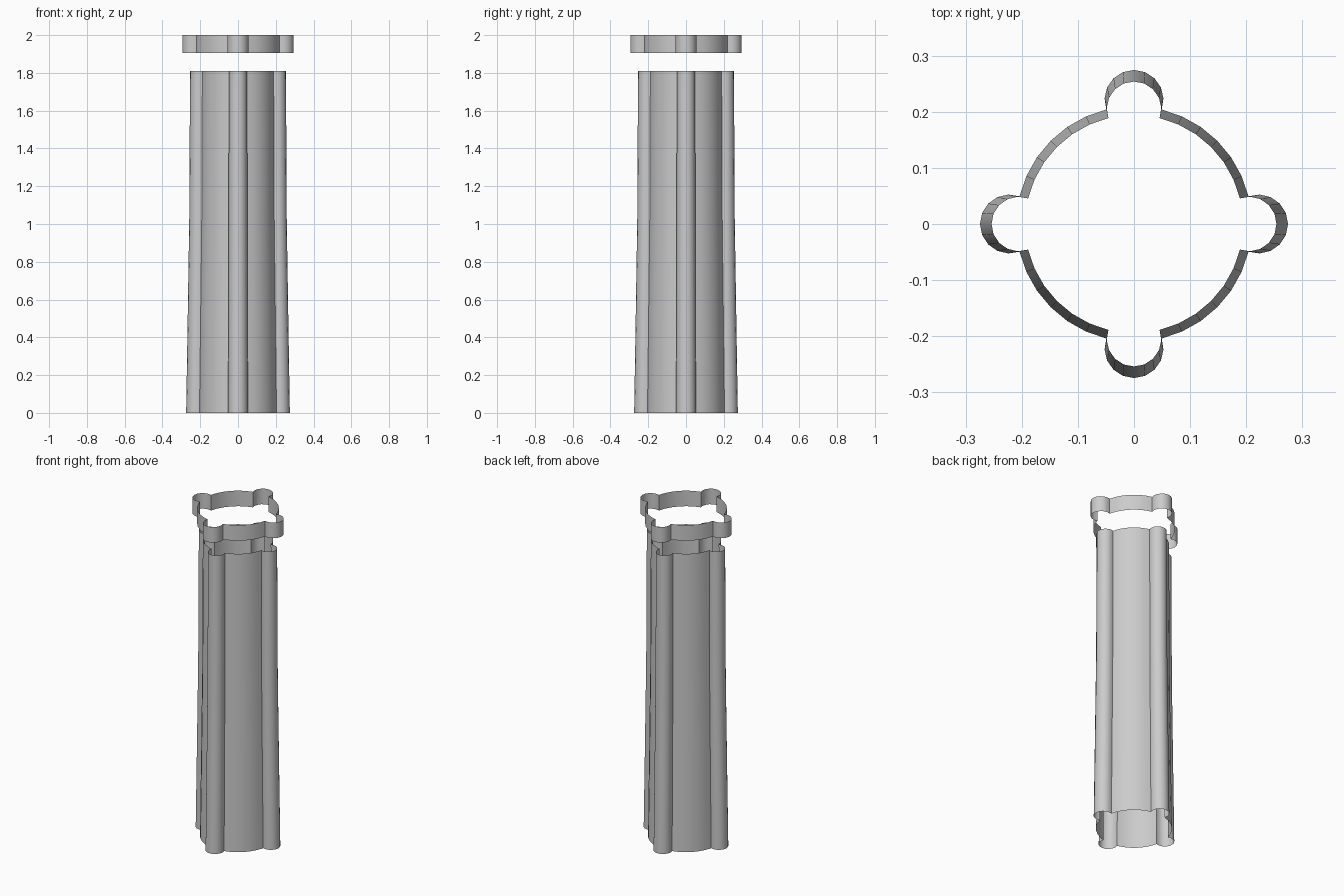
import bpy, bmesh
from math import sin, cos, pi, radians, atan2, hypot

if "Cube" in bpy.data.objects:
    bpy.data.objects.remove(bpy.data.objects["Cube"])

LOBE_C, LOBE_R, LOBE_HALF = 0.222, 0.0525, radians(110)
LOBE_SEG, WALL_SEG = 10, 6


def outline():
    """Round wall with four rounded lobes, anticlockwise; also the crease indices."""
    jx = LOBE_C + LOBE_R * cos(LOBE_HALF)
    jy = LOBE_R * sin(LOBE_HALF)
    wall_r, a0 = hypot(jx, jy), atan2(jy, jx)
    pts, creases = [], set()
    for q in range(4):
        c, s = cos(q * pi / 2), sin(q * pi / 2)
        quarter = []
        for i in range(LOBE_SEG + 1):
            t = -LOBE_HALF + 2 * LOBE_HALF * i / LOBE_SEG
            quarter.append((LOBE_C + LOBE_R * cos(t), LOBE_R * sin(t)))
        for i in range(1, WALL_SEG):
            t = a0 + (pi / 2 - 2 * a0) * i / WALL_SEG
            quarter.append((wall_r * cos(t), wall_r * sin(t)))
        creases |= {len(pts), len(pts) + LOBE_SEG}
        pts += [(x * c - y * s, x * s + y * c) for x, y in quarter]
    return pts, creases


def tube(name, levels):
    """Open shell through (height, scale) levels of the outline."""
    pts, creases = outline()
    n = len(pts)
    bm = bmesh.new()
    rings = [[bm.verts.new((x * k, y * k, z)) for x, y in pts] for z, k in levels]
    for lo, hi in zip(rings, rings[1:]):
        for i in range(n):
            j = (i + 1) % n
            bm.faces.new((lo[i], lo[j], hi[j], hi[i])).smooth = True
        for i in creases:
            bm.edges.get((lo[i], hi[i])).smooth = False
    mesh = bpy.data.meshes.new(name)
    bm.to_mesh(mesh)
    bm.free()
    obj = bpy.data.objects.new(name, mesh)
    bpy.context.collection.objects.link(obj)
    return obj


# Tapering lobed shaft, open at both ends
tube("column_shaft", [(0, 1.0), (0.42, 0.975), (1.03, 0.94), (1.81, 0.925)])
# Separate wider band floating above the shaft
tube("top_band", [(1.905, 1.075), (2.0, 1.075)])
